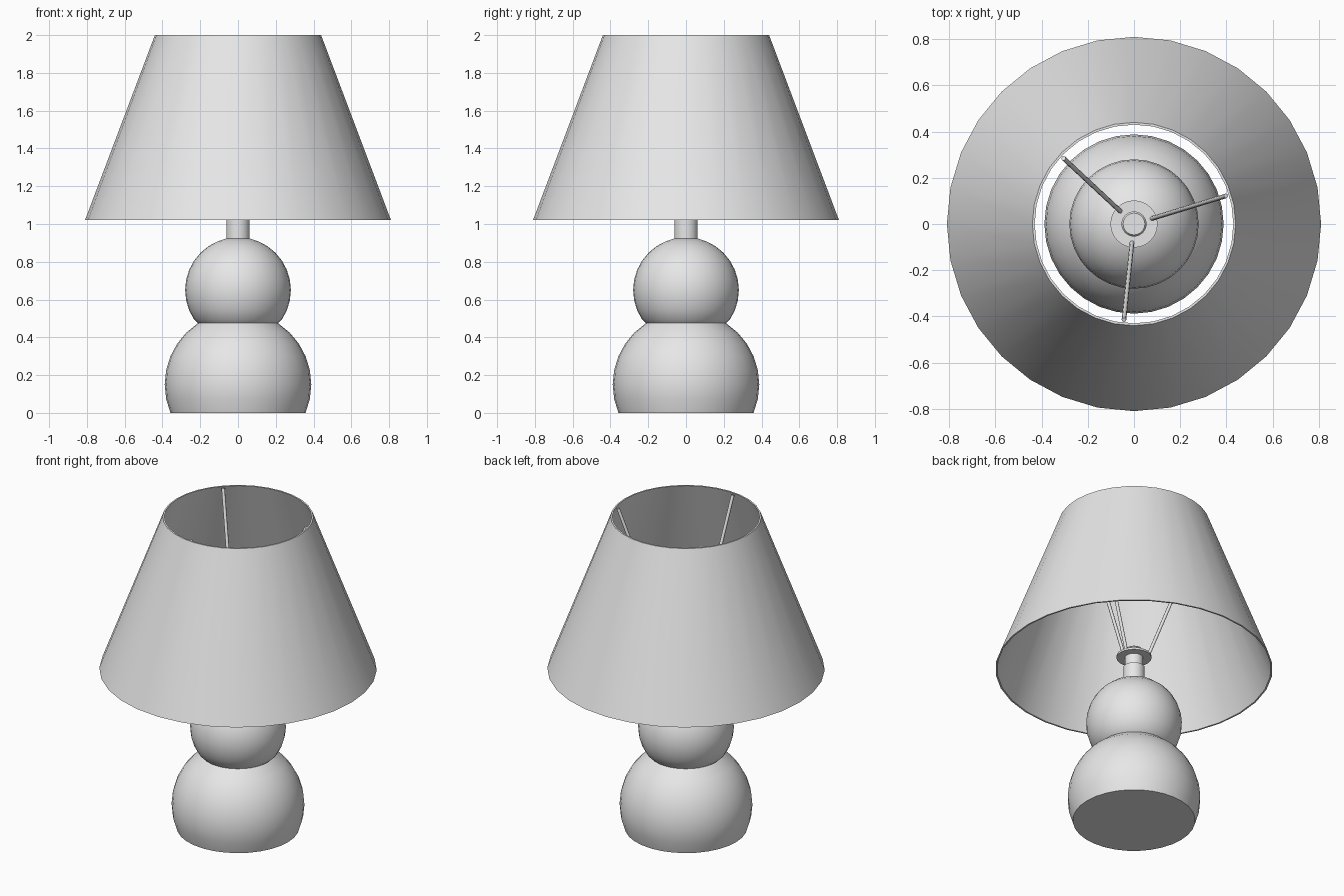
import bpy
import bmesh
from math import sin, cos, pi, radians, sqrt
from mathutils import Vector

cube = bpy.data.objects.get("Cube")
if cube:
    bpy.data.objects.remove(cube, do_unlink=True)

grey = bpy.data.materials.new("light_grey")
grey.use_nodes = True
grey.diffuse_color = (0.8, 0.8, 0.8, 1)
grey.node_tree.nodes["Principled BSDF"].inputs["Base Color"].default_value = (0.8, 0.8, 0.8, 1)


def finish(bm, name, angle=30):
    bmesh.ops.recalc_face_normals(bm, faces=bm.faces)
    mesh = bpy.data.meshes.new(name)
    bm.to_mesh(mesh)
    bm.free()
    mesh.materials.append(grey)
    obj = bpy.data.objects.new(name, mesh)
    bpy.context.collection.objects.link(obj)
    bpy.ops.object.select_all(action='DESELECT')
    obj.select_set(True)
    bpy.context.view_layer.objects.active = obj
    bpy.ops.object.shade_smooth_by_angle(angle=radians(angle))
    return obj


def lathe(name, profile, closed=False, steps=32):
    """Revolve (radius, height) points around the z axis."""
    bm = bmesh.new()
    verts = [bm.verts.new((r, 0, z)) for r, z in profile]
    edges = [bm.edges.new(pair) for pair in zip(verts, verts[1:])]
    if closed:
        edges.append(bm.edges.new((verts[-1], verts[0])))
    bmesh.ops.spin(bm, geom=verts + edges, cent=(0, 0, 0), axis=(0, 0, 1),
                   angle=2 * pi, steps=steps)
    bmesh.ops.remove_doubles(bm, verts=bm.verts, dist=0.0005)
    return finish(bm, name)


def ball_arc(radius, centre, low, high):
    """Profile of a ball cut flat at two heights."""
    ring = [(radius * cos(k * pi / 16), centre + radius * sin(k * pi / 16))
            for k in range(-8, 9)]
    inside = [p for p in ring if low + 0.01 < p[1] < high - 0.005]
    ends = [(sqrt(radius ** 2 - (z - centre) ** 2), z) for z in (low, high)]
    return [ends[0]] + inside + [ends[1]]


# Two stacked balls form the body
waist = 0.475
lower = ball_arc(0.388, 0.15, 0.0, waist)
upper = ball_arc(0.28, 0.65, waist, 0.922)
lathe("base_body", [(0, 0)] + lower + upper[1:] + [(0, 0.922)])

# Neck, support disc and socket cap
lathe("neck", [(0, 0.9), (0.062, 0.9), (0.062, 1.03), (0.054, 1.03),
               (0.054, 1.14), (0.047, 1.15), (0, 1.15)])
lathe("support_disc", [(0, 1.095), (0.102, 1.095), (0.102, 1.108), (0, 1.108)])

# Thin open shade
lathe("lamp_shade", [(0.81, 1.02), (0.44, 2.0), (0.43, 2.0), (0.80, 1.02)], closed=True)

# Three thin arms from the disc to the upper rim
for number, degrees in enumerate((17, 137, 264), 1):
    a = radians(degrees)
    out = Vector((cos(a), sin(a), 0))
    start = out * 0.08 + Vector((0, 0, 1.1))
    end = out * 0.417 + Vector((0, 0, 1.994))
    bm = bmesh.new()
    bmesh.ops.create_cone(bm, cap_ends=True, segments=8, radius1=0.01, radius2=0.01,
                          depth=(end - start).length)
    turn = (end - start).to_track_quat('Z', 'Y').to_matrix().to_4x4()
    turn.translation = (start + end) / 2
    bmesh.ops.transform(bm, matrix=turn, verts=bm.verts)
    finish(bm, "shade_arm_%d" % number, 50)
